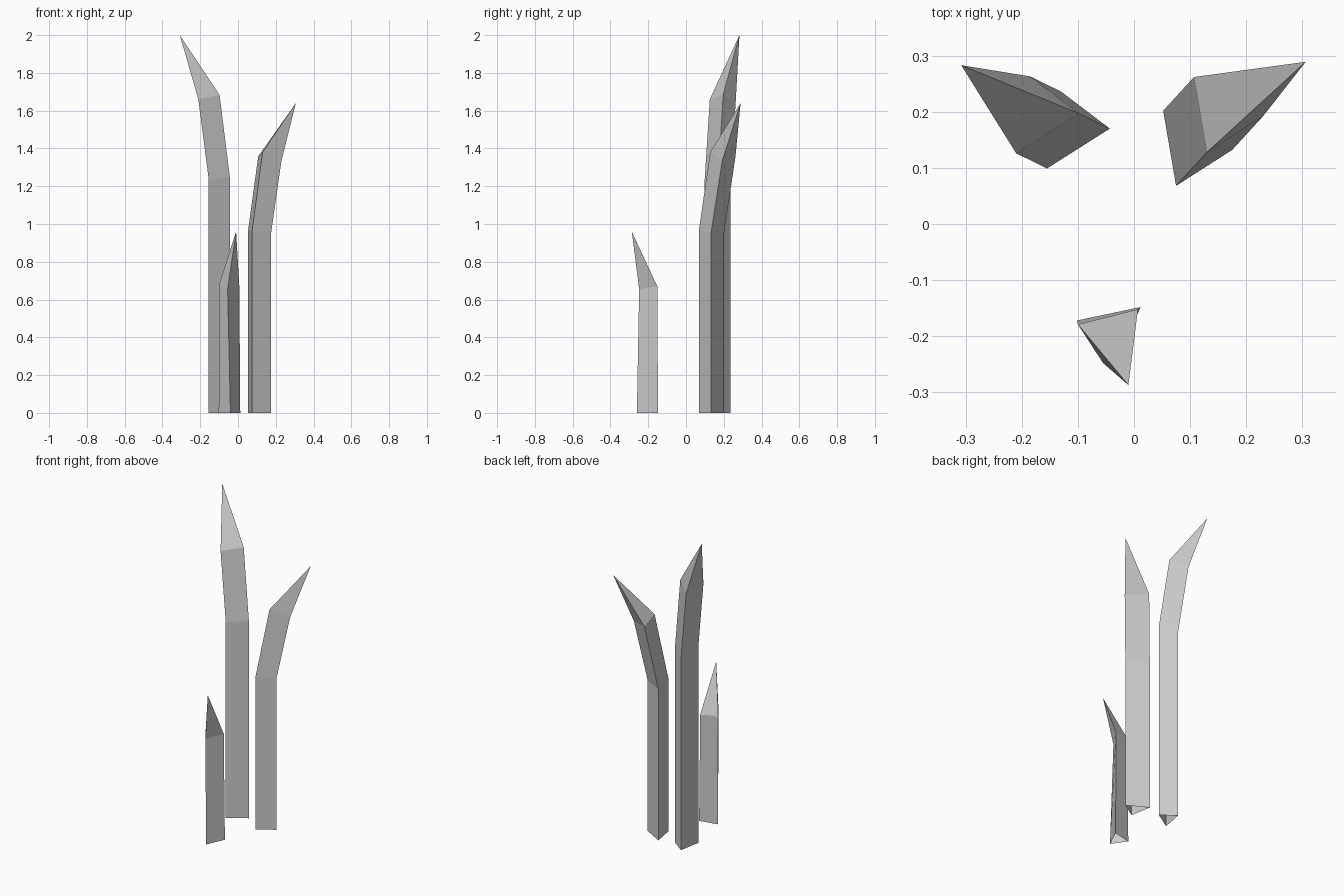
import bpy

if "Cube" in bpy.data.objects:
    bpy.data.objects.remove(bpy.data.objects["Cube"])


def blade(name, rings, tip):
    """Three-sided hollow grass blade: stacked triangular rings closing at a tip."""
    verts = [v for ring in rings for v in ring] + [tip]
    faces = []
    for r in range(len(rings) - 1):
        a, b = 3 * r, 3 * r + 3
        for i in range(3):
            j = (i + 1) % 3
            faces.append((a + i, a + j, b + j, b + i))
    top, end = 3 * (len(rings) - 1), len(verts) - 1
    for i in range(3):
        faces.append((top + i, top + (i + 1) % 3, end))
    mesh = bpy.data.meshes.new(name)
    mesh.from_pydata(verts, [], faces)
    obj = bpy.data.objects.new(name, mesh)
    bpy.context.collection.objects.link(obj)
    return obj


def ring(tri, heights, dx=0, dy=0):
    """Triangle shifted sideways, with its own height at each corner."""
    return [(x + dx, y + dy, z) for (x, y), z in zip(tri, heights)]


# Corners run counter-clockwise; the bottoms are open
tall = [(-0.155, 0.099), (-0.043, 0.17), (-0.13, 0.236)]
medium = [(0.075, 0.068), (0.175, 0.132), (0.052, 0.202)]
short = [(-0.04, -0.26), (0.012, -0.148), (-0.102, -0.172)]

# Tall blade, leaning to the back left
blade("tall_blade", [
    ring(tall, (0, 0, 0)),
    ring(tall, (1.235, 1.245, 1.21)),
    ring(tall, (1.66, 1.685, 1.645), -0.055, 0.027),
], (-0.308, 0.283, 2.0))

# Medium blade, leaning to the back right
blade("medium_blade", [
    ring(medium, (0, 0, 0)),
    ring(medium, (0.965, 0.95, 0.955)),
    ring(medium, (1.38, 1.335, 1.358), 0.055, 0.06),
], (0.306, 0.289, 1.64))

# Short blade, tip leaning forward
blade("short_blade", [
    ring(short, (0, 0, 0)),
    [(-0.055, -0.248, 0.655), (0.007, -0.152, 0.67), (-0.1, -0.179, 0.68)],
], (-0.01, -0.287, 0.96))
